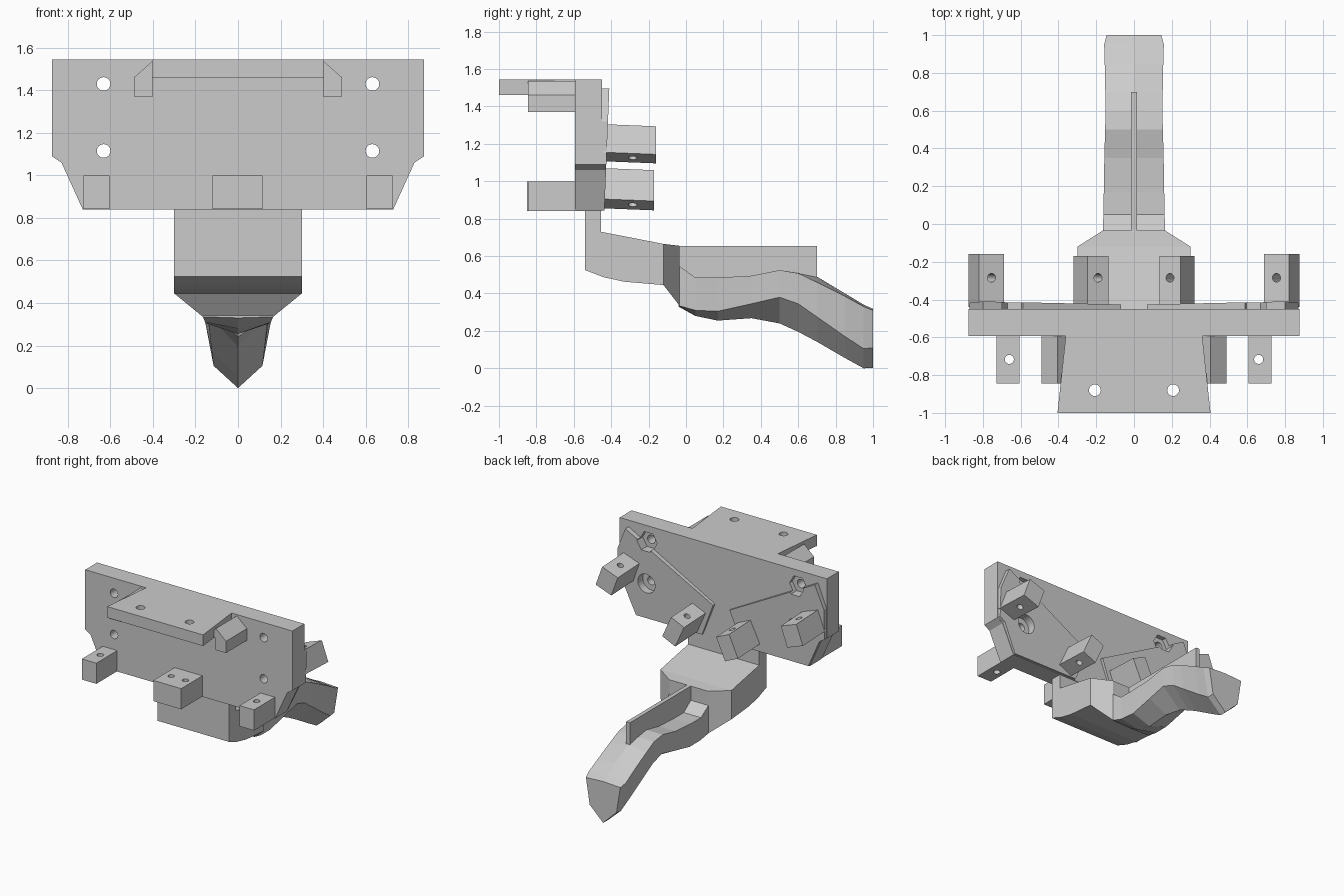
import bpy, bmesh, math
from mathutils import Matrix, Vector

if "Cube" in bpy.data.objects:
    bpy.data.objects.remove(bpy.data.objects["Cube"])

grey = bpy.data.materials.new("light_grey")
grey.use_nodes = True
grey.diffuse_color = (0.6, 0.6, 0.6, 1)
grey.node_tree.nodes["Principled BSDF"].inputs["Base Color"].default_value = (0.6, 0.6, 0.6, 1)


def loft(name, rings):
    """Skin closed rings of points and cap both ends."""
    bm = bmesh.new()
    vs = [[bm.verts.new(p) for p in ring] for ring in rings]
    n = len(vs[0])
    for a, b in zip(vs, vs[1:]):
        for i in range(n):
            j = (i + 1) % n
            bm.faces.new((a[i], a[j], b[j], b[i]))
    bm.faces.new(vs[0])
    bm.faces.new(vs[-1])
    bmesh.ops.recalc_face_normals(bm, faces=bm.faces)
    mesh = bpy.data.meshes.new(name)
    bm.to_mesh(mesh)
    bm.free()
    mesh.materials.append(grey)
    ob = bpy.data.objects.new(name, mesh)
    bpy.context.scene.collection.objects.link(ob)
    return ob


def prism(name, pts, axis, lo, hi):
    """Extrude a 2D outline along an axis."""
    place = {"x": lambda p, d: (d, p[0], p[1]),
             "y": lambda p, d: (p[0], d, p[1]),
             "z": lambda p, d: (p[0], p[1], d)}[axis]
    return loft(name, [[place(p, d) for p in pts] for d in (lo, hi)])


def rect(x0, x1, y0, y1):
    return [(x0, y0), (x1, y0), (x1, y1), (x0, y1)]


def circle(x, y, r, n=24):
    return [(x + r * math.cos(math.tau * i / n), y + r * math.sin(math.tau * i / n))
            for i in range(n)]


def cut(ob, cutter):
    """Subtract the cutter, then discard it."""
    mod = ob.modifiers.new("cut", "BOOLEAN")
    mod.operation, mod.solver, mod.object = "DIFFERENCE", "EXACT", cutter
    bpy.context.view_layer.update()
    deps = bpy.context.evaluated_depsgraph_get()
    mesh = bpy.data.meshes.new_from_object(ob.evaluated_get(deps))
    ob.modifiers.clear()
    ob.data = mesh
    bpy.data.objects.remove(cutter)


def mirror(ob):
    ob.modifiers.new("mirror", "MIRROR").use_mirror_merge = False


def bolt_cuts(ob, side):
    """Bolt holes with a hexagonal recess above and a round one below."""
    for z, sides in ((1.43, 6), (1.115, 24)):
        x = side * 0.632
        cut(ob, prism("recess_cutter", circle(x, z, 0.073, sides), "y", -0.485, -0.3))
        cut(ob, prism("bolt_cutter", circle(x, z, 0.032), "y", -0.7, -0.3))


# Main upright plate
half = [(0.73, 0.84), (0.83, 1.06), (0.875, 1.09), (0.875, 1.545)]
plate = prism("main_plate", half + [(-x, z) for x, z in reversed(half)], "y", -0.593, -0.45)
for s in (1, -1):
    bolt_cuts(plate, s)

# Slanted raised pads on the back of the plate
pad = prism("back_pad", [(0.80, 1.495), (0.07, 1.10), (0.17, 0.845), (0.728, 0.845),
                         (0.826, 1.06), (0.872, 1.09), (0.872, 1.32)], "y", -0.46, -0.41)
for v in pad.data.vertices:
    if v.co.y > -0.43:
        v.co.y -= 0.04 * (1.5 - v.co.z)
bolt_cuts(pad, 1)
mirror(pad)

# Tilted lugs on the back pads
for name, top, right, y1 in (("outer_back_lug", (0.82, 1.305), (0.875, 1.155), -0.16),
                             ("inner_back_lug", (0.245, 1.07), (0.32, 0.905), -0.17)):
    down = Vector(right) - Vector(top)
    across = Vector((down.y, -down.x)).normalized() * (0.14 if "outer" in name else 0.12)
    corners = [Vector(top), Vector(right), Vector(right) + across, Vector(top) + across]
    lug = prism(name, corners, "y", -0.44, y1)
    mid = sum(corners, Vector((0, 0))) / 4
    drill = prism("lug_cutter", circle(0, 0, 0.023, 20), "z", -0.2, 0.2)
    drill.data.transform(Matrix.Translation((mid.x, -0.285, mid.y))
                         @ Matrix.Rotation(math.atan2(-down.x, -down.y), 4, "Y"))
    cut(lug, drill)
    for v in lug.data.vertices:
        v.co.z -= 0.04 * (v.co.y + 0.44)
    mirror(lug)

# Top shelf reaching forward, with two holes
shelf = prism("top_shelf", [(-0.405, -1), (0.405, -1), (0.36, -0.58), (-0.36, -0.58)],
              "z", 1.46, 1.545)
for s in (1, -1):
    cut(shelf, prism("shelf_cutter", circle(s * 0.207, -0.88, 0.031), "z", 1.3, 1.7))

# Peaked blocks beside the shelf
mirror(prism("shelf_side_block", [(0.40, 1.37), (0.49, 1.37), (0.49, 1.46), (0.405, 1.535),
                                  (0.35, 1.48), (0.35, 1.46), (0.40, 1.46)], "y", -0.845, -0.58))

# Lower front lugs
centre = prism("centre_front_lug", rect(-0.12, 0.115, -0.85, -0.58), "z", 0.842, 1.0)
for s in (1, -1):
    cut(centre, prism("lug_cutter", circle(s * 0.06, -0.72, 0.023), "z", 0.7, 1.2))
side = prism("side_front_lug", rect(0.605, 0.727, -0.845, -0.58), "z", 0.842, 1.0)
cut(side, prism("lug_cutter", circle(0.66, -0.717, 0.024), "z", 0.7, 1.2))
mirror(side)

# Bent neck under the plate
prism("neck", [(-0.54, 0.86), (-0.54, 0.525), (-0.44, 0.487), (-0.33, 0.463), (-0.12, 0.445),
               (-0.12, 0.665), (-0.455, 0.73), (-0.455, 0.86)], "x", -0.30, 0.30)

# Tapered join between neck and arm
loft("neck_taper", [[(-w, y, lo), (w, y, lo), (w, y, hi), (-w, y, hi)]
                    for y, w, lo, hi in ((-0.12, 0.30, 0.445, 0.665),
                                         (-0.035, 0.165, 0.335, 0.655))])

# Curved keeled arm: y, top width, top z, ridge z, low width, low z, keel z
stations = [(-0.04, 0.165, 0.55, 0.55, 0.165, 0.335, 0.33),
            (0.05, 0.162, 0.485, 0.485, 0.155, 0.31, 0.28),
            (0.17, 0.16, 0.485, 0.485, 0.15, 0.305, 0.255),
            (0.35, 0.157, 0.495, 0.495, 0.15, 0.345, 0.268),
            (0.50, 0.153, 0.525, 0.525, 0.15, 0.38, 0.24),
            (0.60, 0.15, 0.508, 0.51, 0.143, 0.345, 0.195),
            (0.70, 0.152, 0.46, 0.49, 0.135, 0.275, 0.142),
            (0.85, 0.155, 0.385, 0.40, 0.123, 0.17, 0.055),
            (0.95, 0.158, 0.33, 0.34, 0.115, 0.105, 0.0),
            (1.0, 0.145, 0.31, 0.318, 0.113, 0.11, 0.002)]
loft("arm", [[(-t, y, tz), (0, y, rz), (t, y, tz), (l, y, lz), (0, y, kz), (-l, y, lz)]
             for y, t, tz, rz, l, lz, kz in stations])

# Thin fin along the arm
prism("arm_fin", rect(-0.06, 0.70, 0.44, 0.655), "x", -0.016, 0.016)
